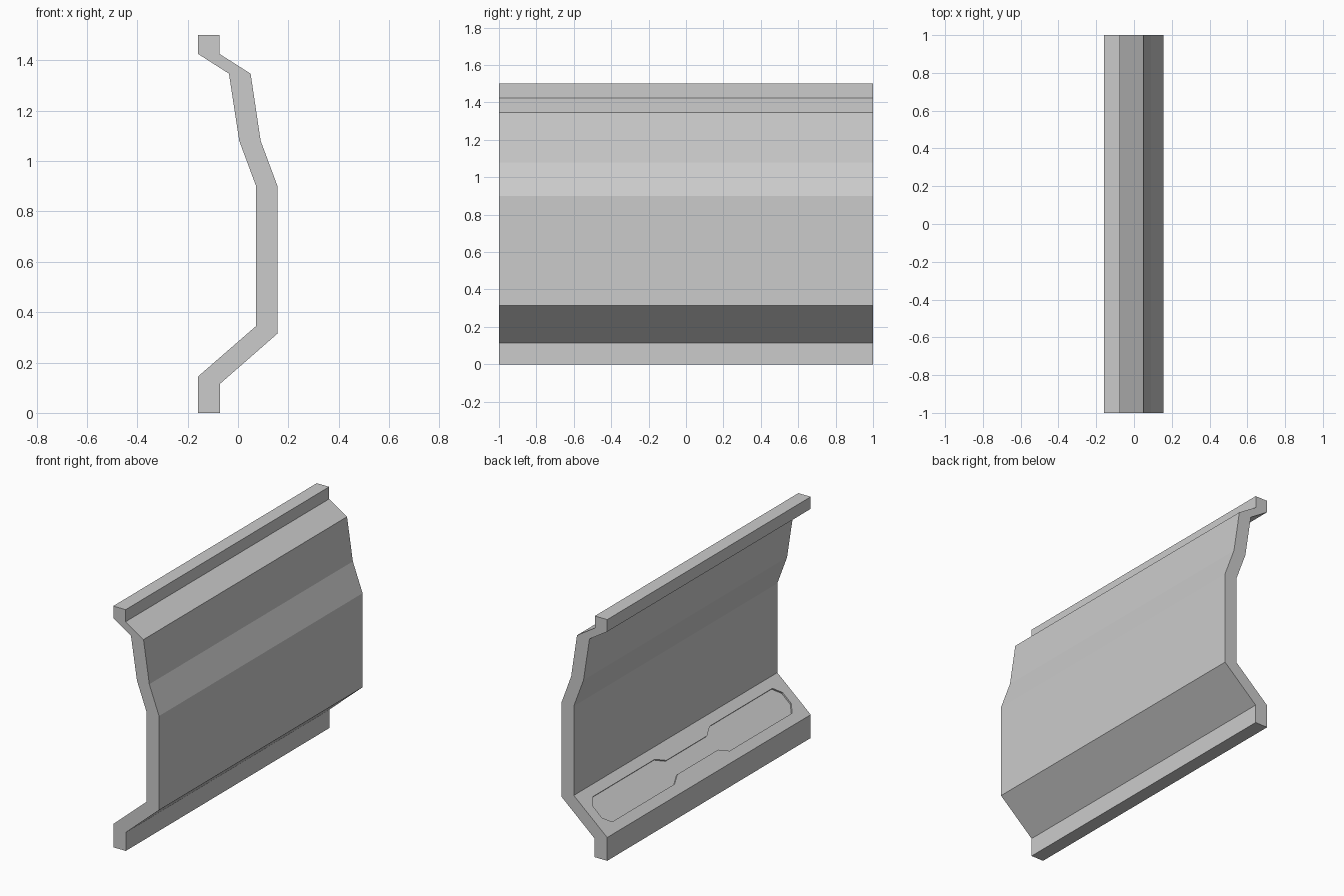
import bpy, bmesh
from mathutils import Vector

if "Cube" in bpy.data.objects:
    bpy.data.objects.remove(bpy.data.objects["Cube"])


def prism(name, points, sweep):
    """Closed solid made by sweeping a planar outline along a vector."""
    bm = bmesh.new()
    face = bm.faces.new([bm.verts.new(p) for p in points])
    result = bmesh.ops.extrude_face_region(bm, geom=[face])
    moved = [v for v in result["geom"] if isinstance(v, bmesh.types.BMVert)]
    bmesh.ops.translate(bm, verts=moved, vec=sweep)
    bmesh.ops.recalc_face_normals(bm, faces=bm.faces[:])
    mesh = bpy.data.meshes.new(name)
    bm.to_mesh(mesh)
    bm.free()
    obj = bpy.data.objects.new(name, mesh)
    bpy.context.collection.objects.link(obj)
    return obj


# Wall panel: bent strip profile (x, z) swept along y
outer = [(-0.072, 0), (-0.072, 0.115), (0.157, 0.315), (0.157, 0.90),
         (0.09, 1.08), (0.05, 1.347), (-0.073, 1.425), (-0.073, 1.5)]
inner = [(-0.158, 1.5), (-0.158, 1.425), (-0.036, 1.347), (0.005, 1.08),
         (0.072, 0.90), (0.072, 0.345), (-0.158, 0.145), (-0.158, 0)]
panel = prism("wall_panel", [(x, -1, z) for x, z in outer + inner], (0, 2, 0))

# Shallow recess in the lower inner slope, outline in (y, fraction up the slope)
low, high = Vector((-0.158, 0, 0.145)), Vector((0.072, 0, 0.345))
slope = high - low
normal = Vector((-slope.z, 0, slope.x)).normalized()
quarter = [(0.20, 0.335), (0.27, 0.205), (0.885, 0.205), (0.93, 0.37)]
right = quarter + [(y, 1 - t) for y, t in reversed(quarter)]
outline = right + [(-y, t) for y, t in reversed(right)]
points = [low + slope * t + Vector((0, y, 0)) - normal * 0.01 for y, t in outline]
cutter = prism("recess_cutter", points, normal * 0.05)
cutter.hide_render = True
cutter.display_type = 'WIRE'

cut = panel.modifiers.new("recess", 'BOOLEAN')
cut.operation = 'DIFFERENCE'
cut.solver = 'EXACT'
cut.object = cutter
